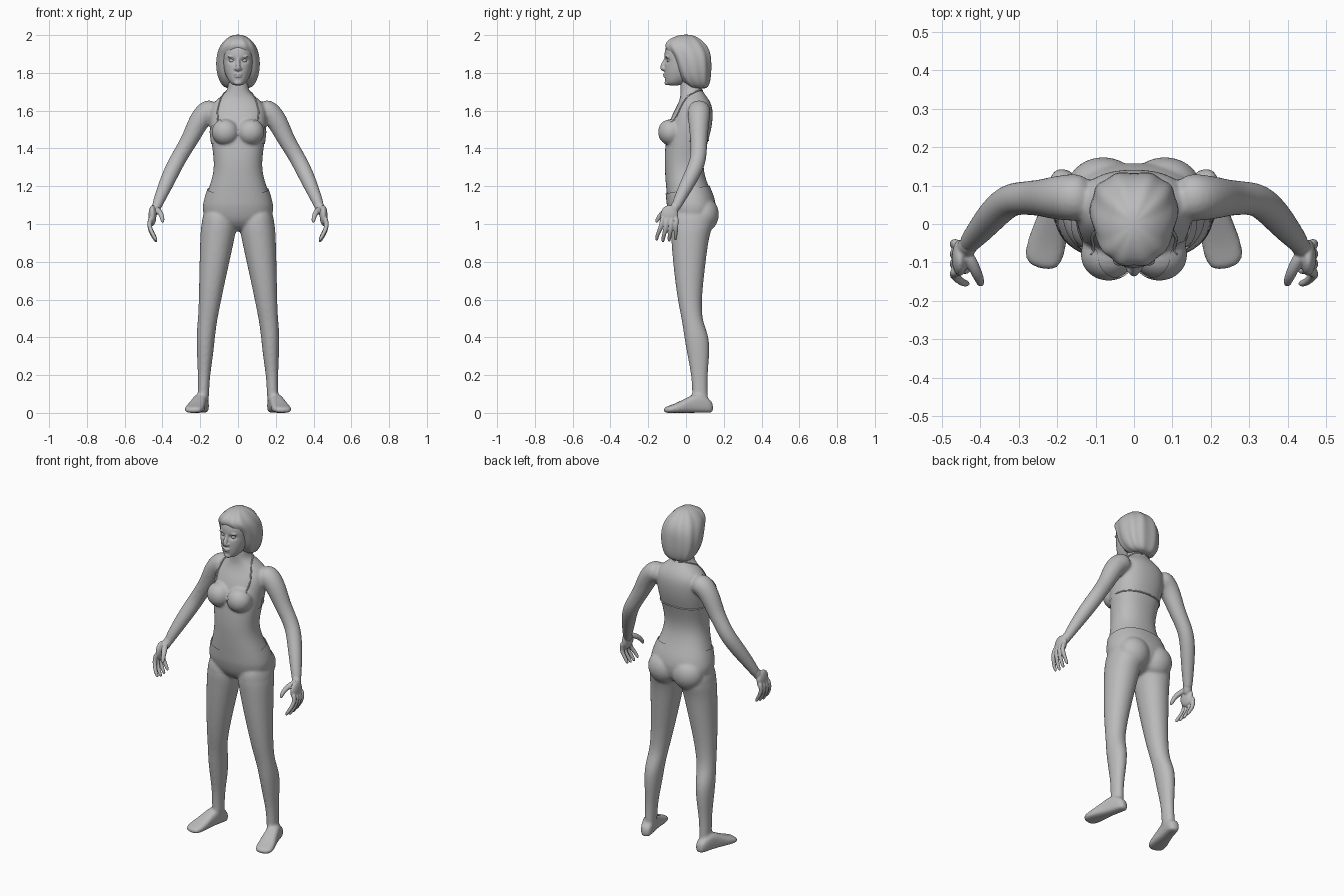
import bpy, bmesh, math
from mathutils import Vector, Matrix

cube = bpy.data.objects.get("Cube")
if cube:
    bpy.data.objects.remove(cube, do_unlink=True)

grey = bpy.data.materials.new("plain_grey")
grey.use_nodes = True
grey.diffuse_color = (0.5, 0.5, 0.5, 1)
grey.node_tree.nodes["Principled BSDF"].inputs["Base Color"].default_value = (0.5, 0.5, 0.5, 1)

X, Y, Z = Vector((1, 0, 0)), Vector((0, 1, 0)), Vector((0, 0, 1))


def loft(bm, sections, power=2.0, wave=0.0, segs=24):
    """Skin closed superellipse sections given as (centre, half axis, half axis)."""
    rings = []
    for centre, u, v in sections:
        ring = []
        for i in range(segs):
            a = math.tau * i / segs
            c, s = math.cos(a), math.sin(a)
            k = 1 + wave * math.cos(10 * a)
            cu = math.copysign(abs(c) ** (2 / power), c) * k
            sv = math.copysign(abs(s) ** (2 / power), s) * k
            ring.append(bm.verts.new(centre + u * cu + v * sv))
        rings.append(ring)
    for low, high in zip(rings, rings[1:]):
        for i in range(segs):
            j = (i + 1) % segs
            bm.faces.new((low[i], low[j], high[j], high[i]))
    bm.faces.new(rings[0])
    bm.faces.new(rings[-1])


def stack(bm, rows, power=2.0, wave=0.0, side=1, segs=24):
    """Loft level sections: (z, inner x, outer x, front y, back y)."""
    loft(bm, [(Vector((side * (a + b) / 2, (f + k) / 2, z)), X * (b - a) / 2, Y * (k - f) / 2)
              for z, a, b, f, k in rows], power, wave, segs)


def centred(rows):
    return [(z, -w, w, f, k) for z, w, f, k in rows]


def tube(bm, points, side=1, ref=Y, segs=16):
    """Loft round sections along a path of (x, y, z, radius)."""
    pts = [Vector((side * p[0], p[1], p[2])) for p in points]
    sections = []
    for i, p in enumerate(pts):
        t = (pts[min(i + 1, len(pts) - 1)] - pts[max(i - 1, 0)]).normalized()
        u = t.cross(ref).normalized()
        sections.append((p, u * points[i][3], t.cross(u) * points[i][3]))
    loft(bm, sections, segs=segs)


def ball(bm, centre, radii, side=1):
    place = Matrix.Translation((side * centre[0], centre[1], centre[2]))
    bmesh.ops.create_uvsphere(bm, u_segments=24, v_segments=16, radius=1,
                              matrix=place @ Matrix.Diagonal((*radii, 1)))


def finish(name, bm, voxel=0, smooth=0, subdivide=2):
    """Turn the parts into one smooth object, fused when a voxel size is given."""
    bmesh.ops.recalc_face_normals(bm, faces=bm.faces[:])
    mesh = bpy.data.meshes.new(name)
    bm.to_mesh(mesh)
    bm.free()
    obj = bpy.data.objects.new(name, mesh)
    bpy.context.scene.collection.objects.link(obj)
    if subdivide:
        obj.modifiers.new("Subdivide", 'SUBSURF').levels = subdivide
    if voxel:
        fuse = obj.modifiers.new("Fuse", 'REMESH')
        fuse.mode = 'VOXEL'
        fuse.voxel_size = voxel
    if smooth:
        relax = obj.modifiers.new("Relax", 'SMOOTH')
        relax.factor = 0.5
        relax.iterations = smooth
    bpy.context.view_layer.update()
    graph = bpy.context.evaluated_depsgraph_get()
    final = bpy.data.meshes.new_from_object(obj.evaluated_get(graph))
    obj.modifiers.clear()
    obj.data = final
    final.materials.clear()
    final.materials.append(grey)
    final.shade_smooth()
    return obj


# Body: torso, bust, seat, legs, feet and arms fused together
bm = bmesh.new()
stack(bm, centred([
    (0.96, 0.04, -0.02, 0.07), (1.0, 0.15, -0.07, 0.14), (1.05, 0.185, -0.088, 0.155),
    (1.1, 0.183, -0.097, 0.155), (1.15, 0.17, -0.102, 0.142), (1.2, 0.152, -0.107, 0.12),
    (1.27, 0.13, -0.112, 0.095), (1.34, 0.128, -0.115, 0.092), (1.42, 0.14, -0.11, 0.112),
    (1.5, 0.15, -0.1, 0.136), (1.58, 0.155, -0.075, 0.145), (1.63, 0.145, -0.045, 0.138),
    (1.67, 0.1, -0.03, 0.115), (1.7, 0.058, -0.03, 0.088), (1.74, 0.053, -0.03, 0.075),
    (1.79, 0.05, -0.03, 0.07)]), power=2.3)
for side in (1, -1):
    ball(bm, (0.066, -0.08, 1.487), (0.07, 0.065, 0.068), side)
    ball(bm, (0.08, 0.095, 1.045), (0.092, 0.077, 0.09), side)
    stack(bm, [
        (1.1, 0.03, 0.17, -0.07, 0.13), (1.0, 0.006, 0.196, -0.086, 0.15),
        (0.94, 0.014, 0.2, -0.08, 0.122), (0.8, 0.045, 0.204, -0.07, 0.105),
        (0.65, 0.078, 0.207, -0.052, 0.087), (0.55, 0.098, 0.209, -0.035, 0.083),
        (0.48, 0.112, 0.214, -0.02, 0.09), (0.4, 0.122, 0.221, -0.01, 0.125),
        (0.3, 0.132, 0.217, 0.008, 0.124), (0.2, 0.148, 0.212, 0.028, 0.114),
        (0.11, 0.153, 0.214, 0.033, 0.114), (0.04, 0.155, 0.212, 0.03, 0.12)], 2.1, side=side)
    # Foot, lofted from heel to toe
    heel, toe = Vector((0.178 * side, 0.143, 0)), Vector((0.243 * side, -0.117, 0))
    across = (toe - heel).cross(Z).normalized()
    loft(bm, [(heel.lerp(toe, t) + Z * h / 2, across * w, Z * h / 2) for t, w, h in [
        (0, 0.02, 0.05), (0.08, 0.034, 0.075), (0.3, 0.037, 0.11), (0.5, 0.041, 0.085),
        (0.75, 0.052, 0.05), (0.92, 0.05, 0.035), (1, 0.028, 0.026)]], power=3)
    tube(bm, [
        (0.11, 0.07, 1.605, 0.058), (0.165, 0.069, 1.602, 0.064), (0.212, 0.068, 1.54, 0.056),
        (0.25, 0.068, 1.455, 0.047), (0.29, 0.068, 1.39, 0.044), (0.325, 0.063, 1.33, 0.044),
        (0.36, 0.032, 1.26, 0.043), (0.395, -0.01, 1.18, 0.037), (0.425, -0.045, 1.11, 0.029),
        (0.437, -0.062, 1.07, 0.024)], side)
body = finish("body", bm, voxel=0.008, smooth=6)

# Hands with loosely curled fingers
for side, name in ((1, "left_hand"), (-1, "right_hand")):
    bm = bmesh.new()
    tube(bm, [(0.42, -0.04, 1.12, 0.026), (0.435, -0.06, 1.085, 0.026),
              (0.447, -0.078, 1.05, 0.024)], side)
    ball(bm, (0.453, -0.088, 1.045), (0.021, 0.048, 0.055), side)
    for i in range(4):
        y = -0.124 + 0.025 * i
        tip = -0.155 + 0.033 * i
        drop = 0.008 * abs(i - 1.3)
        tube(bm, [(0.46, y, 1.04, 0.013), (0.471, y - 0.004, 1.0, 0.0125),
                  (0.463, (y + tip) / 2, 0.957 + drop, 0.0115),
                  (0.443, tip, 0.922 + drop, 0.01), (0.43, tip, 0.9 + drop, 0.008)], side)
    tube(bm, [(0.437, -0.07, 1.085, 0.016), (0.415, -0.115, 1.065, 0.016),
              (0.402, -0.143, 1.04, 0.013), (0.397, -0.16, 1.005, 0.009)], side)
    finish(name, bm, voxel=0.004, smooth=3)

# Head with nose, lips, chin and ears
bm = bmesh.new()
stack(bm, centred([
    (1.732, 0.025, -0.1, -0.03), (1.75, 0.045, -0.11, 0), (1.78, 0.063, -0.114, 0.05),
    (1.82, 0.076, -0.116, 0.08), (1.86, 0.082, -0.113, 0.1), (1.9, 0.084, -0.117, 0.1),
    (1.95, 0.075, -0.106, 0.09), (1.98, 0.04, -0.06, 0.05)]), power=2.2)
tube(bm, [(0, -0.106, 1.88, 0.009), (0, -0.117, 1.855, 0.01), (0, -0.129, 1.828, 0.014),
          (0, -0.112, 1.812, 0.014)], ref=X)
ball(bm, (0, -0.1, 1.748), (0.022, 0.014, 0.014))
ball(bm, (0, -0.113, 1.792), (0.022, 0.009, 0.005))
ball(bm, (0, -0.112, 1.781), (0.019, 0.009, 0.005))
for side in (1, -1):
    ball(bm, (0.012, -0.116, 1.822), (0.009, 0.011, 0.008), side)
    ball(bm, (0.033, -0.098, 1.886), (0.024, 0.013, 0.006), side)
    ball(bm, (0.087, -0.008, 1.84), (0.01, 0.02, 0.032), side)
head = finish("head", bm, voxel=0.004, smooth=3)
for v in head.data.vertices:
    if v.co.y < -0.05:
        reach = ((abs(v.co.x) - 0.033) / 0.02) ** 2 + ((v.co.z - 1.865) / 0.013) ** 2
        v.co.y += 0.013 * math.exp(-reach)
bm = bmesh.new()
for side in (1, -1):
    ball(bm, (0.033, -0.088, 1.865), (0.014, 0.014, 0.011), side)
finish("eyes", bm, subdivide=0)

# Wavy chin-length hair
bm = bmesh.new()
stack(bm, centred([
    (1.715, 0.06, 0.03, 0.11), (1.735, 0.085, 0.0, 0.124), (1.78, 0.108, -0.045, 0.134),
    (1.85, 0.116, -0.065, 0.136), (1.9, 0.109, -0.085, 0.132), (1.935, 0.098, -0.114, 0.118),
    (1.965, 0.078, -0.108, 0.095), (1.99, 0.05, -0.07, 0.06),
    (2.003, 0.018, -0.025, 0.025)]), power=2.4, wave=0.025, segs=60)
finish("hair", bm, subdivide=1)


def garment(name, planes, offset):
    """Lift a trimmed copy of the body surface to form thin clothing."""
    bm = bmesh.new()
    bm.from_mesh(body.data)
    for point, normal in planes:
        bmesh.ops.bisect_plane(bm, geom=bm.verts[:] + bm.edges[:] + bm.faces[:],
                               plane_co=point, plane_no=normal, clear_outer=True)
    bm.normal_update()
    for v, shift in [(v, v.normal * offset(v.co)) for v in bm.verts]:
        v.co += shift
    finish(name, bm, subdivide=0)


garment("bottoms", [((0, 0, 1.18), (0, -0.18, 1)), ((0, 0, 1), -Z),
                    ((0.25, 0, 0), X), ((-0.25, 0, 0), -X)],
        lambda co: 0.006 * min(1, (co.z - 1) / 0.1))
for side, name in ((1, "left_cup"), (-1, "right_cup")):
    garment(name, [((0, 0, 0), -X * side), ((0, 0, 1.425), -Z), ((0, 0.02, 0), Y),
                   ((0, 0, 1.475), (-0.8 * side, 0, 1)),
                   ((0.115 * side, 0, 1.57), (side, 0, 0.4))], lambda co: 0.004)


def string(name, points):
    """Thin cord that clings to the body."""
    path = []
    for a, b in zip(points, points[1:]):
        for i in range(5):
            _, spot, normal, _ = body.closest_point_on_mesh(Vector(a).lerp(Vector(b), i / 5))
            path.append((*(spot + normal * 0.001), 0.004))
    bm = bmesh.new()
    tube(bm, path, ref=Z, segs=8)
    finish(name, bm, subdivide=0)


# Halter straps and back cord
for side, name in ((1, "left_strap"), (-1, "right_strap")):
    string(name, [(0.113 * side, -0.08, 1.54), (0.112 * side, -0.04, 1.6),
                  (0.085 * side, 0.01, 1.68), (0.055 * side, 0.07, 1.71), (0, 0.1, 1.71)])
string("back_cord", [(0.15 * math.cos(a), 0.01 + 0.12 * math.sin(a), 1.44)
                     for a in [math.pi * i / 8 for i in range(9)]])
